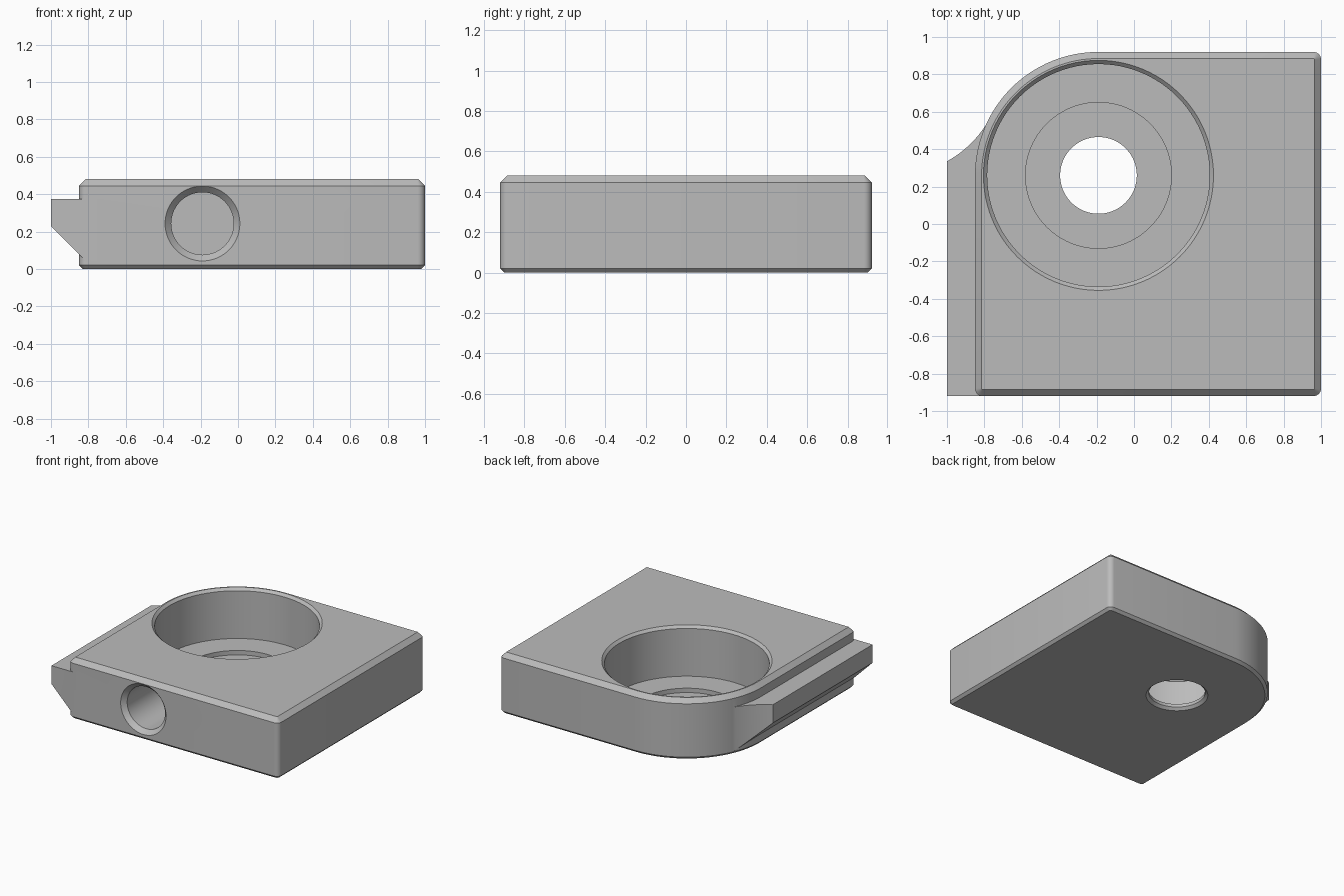
import bpy, bmesh
from math import pi, sin, cos, radians
from mathutils import Matrix

cube = bpy.data.objects.get("Cube")
if cube:
    bpy.data.objects.remove(cube, do_unlink=True)

GREY = (0.5, 0.5, 0.5, 1)
mat = bpy.data.materials.new("light_grey")
mat.use_nodes = True
mat.diffuse_color = GREY
mat.node_tree.nodes["Principled BSDF"].inputs["Base Color"].default_value = GREY

HUB_X, HUB_Y, HUB_R = -0.19, 0.26, 0.66
LEFT, RIGHT, FRONT, BACK, TOP = -0.85, 1.0, -0.92, 0.92, 0.48


def loft(name, rings):
    """Closed solid through matching rings of points."""
    bm = bmesh.new()
    loops = [[bm.verts.new(p) for p in ring] for ring in rings]
    n = len(loops[0])
    for a, b in zip(loops, loops[1:]):
        for i in range(n):
            j = (i + 1) % n
            bm.faces.new((a[i], a[j], b[j], b[i]))
    bm.faces.new(loops[0][::-1])
    bm.faces.new(loops[-1])
    bmesh.ops.recalc_face_normals(bm, faces=bm.faces)
    mesh = bpy.data.meshes.new(name)
    bm.to_mesh(mesh)
    bm.free()
    mesh.materials.append(mat)
    obj = bpy.data.objects.new(name, mesh)
    bpy.context.collection.objects.link(obj)
    return obj


def turned(name, profile, segments=96):
    """Solid of revolution about z from (radius, height) pairs."""
    return loft(name, [[(r * cos(2 * pi * i / segments), r * sin(2 * pi * i / segments), z)
                        for i in range(segments)] for r, z in profile])


def combine(target, tool, operation):
    mod = target.modifiers.new(operation, "BOOLEAN")
    mod.operation, mod.solver, mod.object = operation, "EXACT", tool
    bpy.context.view_layer.objects.active = target
    bpy.ops.object.modifier_apply(modifier=mod.name)
    bpy.data.objects.remove(tool, do_unlink=True)


def outline(inset, z, r=0.04):
    """Plan of the block: three small corner rounds and one large one."""
    corners = [(RIGHT - r, BACK - r, r, 0, 6), (HUB_X, HUB_Y, HUB_R, 90, 32),
               (LEFT + r, FRONT + r, r, 180, 6), (RIGHT - r, FRONT + r, r, 270, 6)]
    pts = []
    for cx, cy, rad, start, steps in corners:
        for i in range(steps + 1):
            a = radians(start + 90 * i / steps)
            pts.append((cx + (rad - inset) * cos(a), cy + (rad - inset) * sin(a), z))
    return pts


# Block with chamfered top and bottom edges
block = loft("block", [outline(0.02, 0), outline(0, 0.02),
                       outline(0, TOP - 0.035), outline(0.035, TOP)])

# Side rail with a sloped underside, swept out at its back end
rail_section = [(-1, 0.375), (-1, 0.23), (-0.79, 0.02), (-0.75, 0.02), (-0.75, 0.375)]
rail = loft("rail", [[(x, y, z) for x, z in rail_section] for y in (FRONT, 0.62)])
sweep = turned("sweep_cutter", [(0.58, -0.1), (0.58, 0.6)], 128)
sweep.data.transform(Matrix.Translation((-1.28, 0.843, 0)))
combine(rail, sweep, "DIFFERENCE")
combine(block, rail, "UNION")

# Stepped round pocket and through bore
pocket = turned("pocket_cutter", [
    (0.225, -0.05), (0.225, 0), (0.205, 0.02), (0.205, 0.045), (0.39, 0.045),
    (0.39, 0.08), (0.595, 0.08), (0.595, 0.46), (0.615, TOP), (0.615, 0.55)])
pocket.data.transform(Matrix.Translation((HUB_X, HUB_Y, 0)))
combine(block, pocket, "DIFFERENCE")

# Blind hole in the front face with a countersunk mouth
hole = turned("hole_cutter", [(0.2, -0.05), (0.2, 0), (0.167, 0.035), (0.167, 0.5)], 64)
hole.data.transform(Matrix.Translation((HUB_X, FRONT, 0.243)) @ Matrix.Rotation(-pi / 2, 4, "X"))
combine(block, hole, "DIFFERENCE")

# Smooth round walls, keep machined edges crisp
bpy.ops.object.select_all(action="DESELECT")
block.select_set(True)
bpy.context.view_layer.objects.active = block
bpy.ops.object.shade_smooth_by_angle(angle=radians(25))
